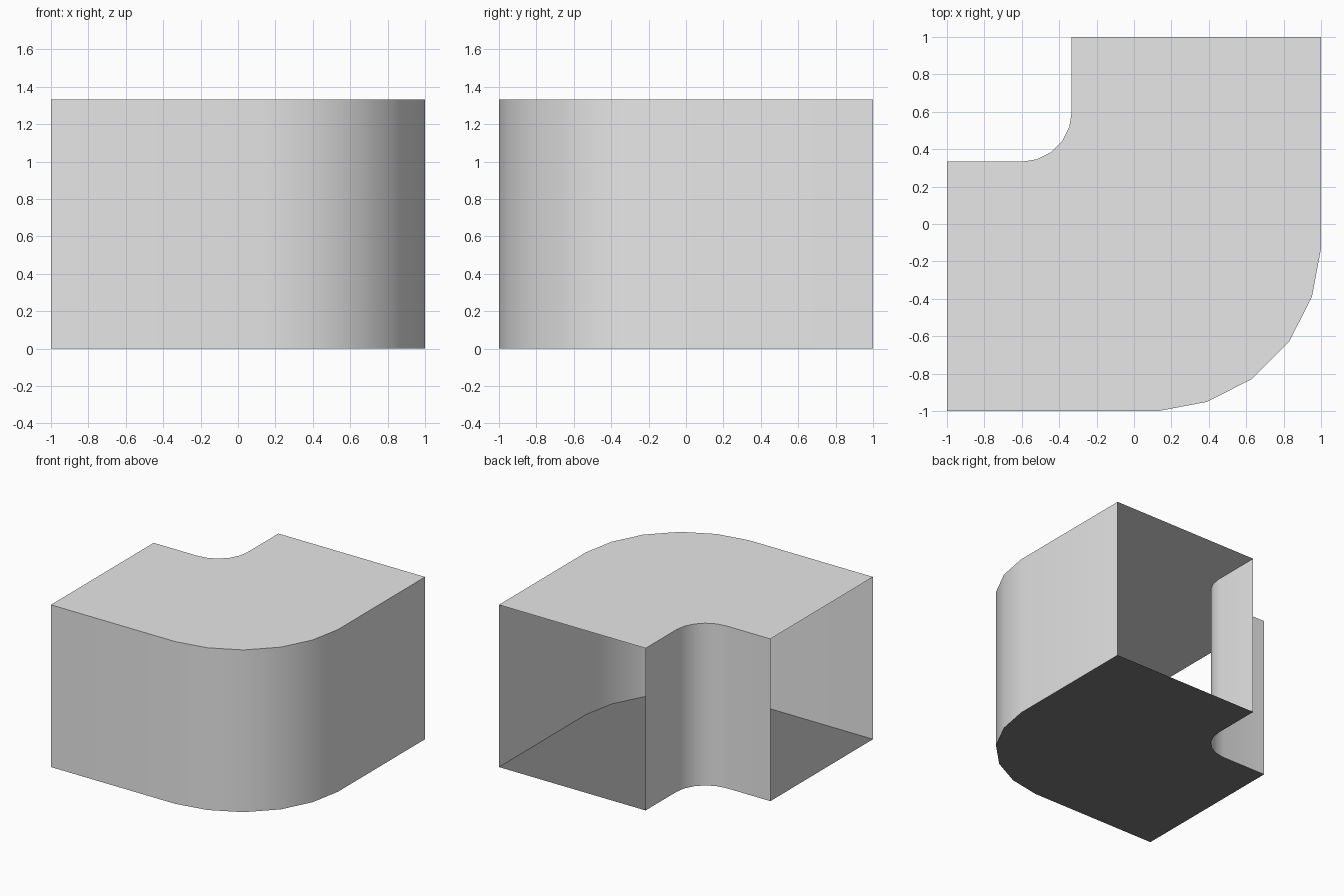
import bpy
import math

if "Cube" in bpy.data.objects:
    bpy.data.objects.remove(bpy.data.objects["Cube"])

H = 1.333


def material(name, v):
    m = bpy.data.materials.new(name)
    m.diffuse_color = (v, v, v, 1)
    m.use_nodes = True
    m.node_tree.nodes["Principled BSDF"].inputs["Base Color"].default_value = m.diffuse_color
    return m


light = material("light grey", 0.8)
dark = material("dark grey", 0.2)


def make(name, verts, faces, mat, smooth=False):
    me = bpy.data.meshes.new(name)
    me.from_pydata(verts, [], faces)
    me.materials.append(mat)
    for p in me.polygons:
        p.use_smooth = smooth
    ob = bpy.data.objects.new(name, me)
    bpy.context.collection.objects.link(ob)
    return ob


def wall(name, path):
    n = len(path)
    verts = [(x, y, z) for z in (0, H) for x, y in path]
    faces = [(i, i + 1, n + i + 1, n + i) for i in range(n - 1)]
    make(name, verts, faces, light, True)


# Plan outlines of the bend, counter-clockwise; both ends stay open
half = [(-1, -1), (0.13, -0.995), (0.39, -0.951), (0.63, -0.829)]
outer = half + [(-y, -x) for x, y in reversed(half)]
outer = [(-1, -1), (0.13, -1)] + outer[2:-2] + [(1, -0.13), (1, 1)]

c, r = 0.6, 0.267
arc = [(-c + r * math.cos(math.radians(18 * i)), c - r * math.sin(math.radians(18 * i)))
       for i in range(6)]
inner = [(-0.333, 1)] + arc + [(-1, 0.333)]

# Curved side walls
wall("outer_wall", outer)
wall("inner_wall", inner)

# Floor and roof plates
plan = outer + inner
idx = list(range(len(plan)))
make("roof", [(x, y, H) for x, y in plan], [idx], light)
make("floor", [(x, y, 0) for x, y in plan], [idx[::-1]], dark)
